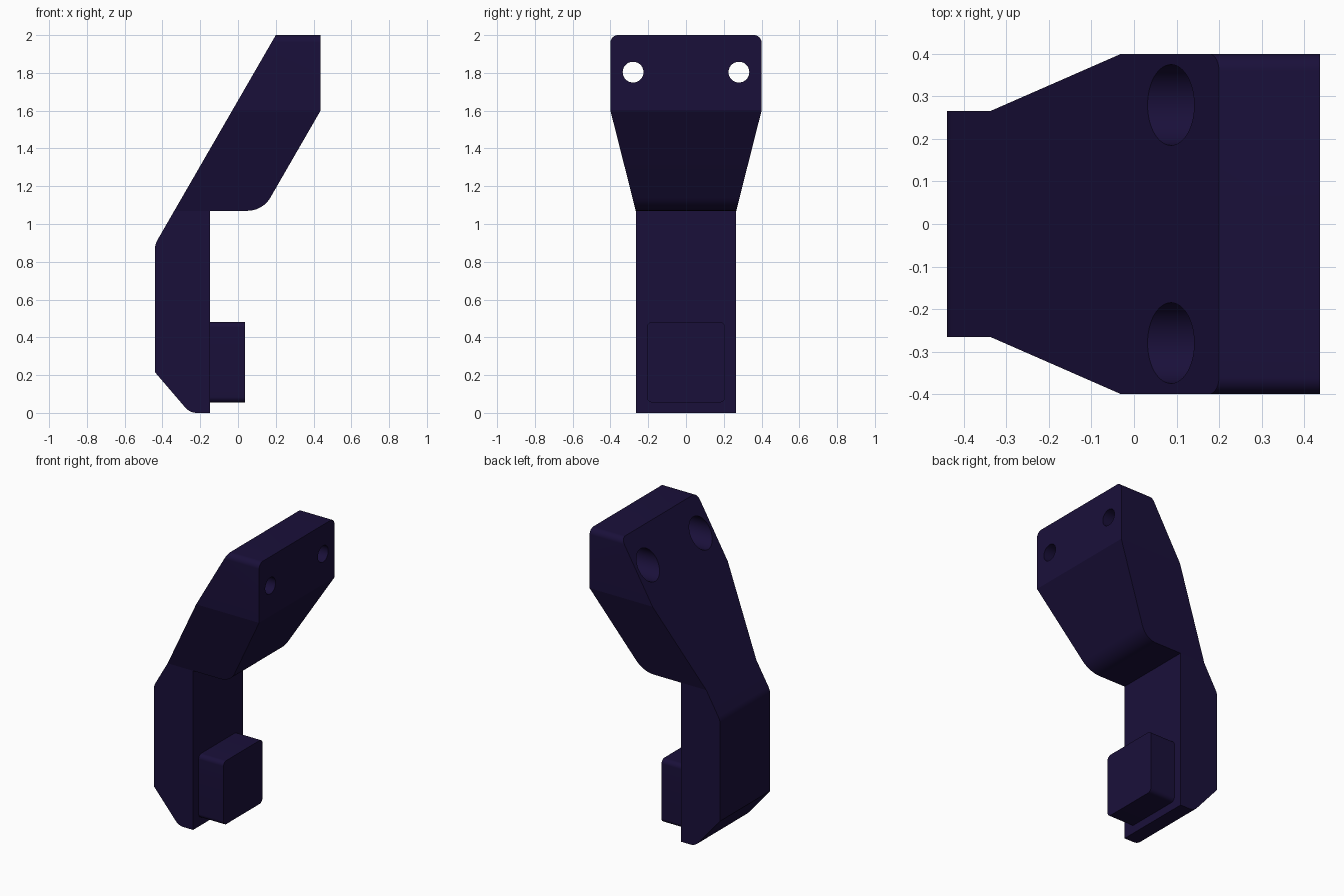
import bpy, bmesh, math
from mathutils import Vector

if "Cube" in bpy.data.objects:
    bpy.data.objects.remove(bpy.data.objects["Cube"])

navy = bpy.data.materials.new("navy")
navy.diffuse_color = (0.010, 0.005, 0.042, 1)
navy.use_nodes = True
navy.node_tree.nodes["Principled BSDF"].inputs["Base Color"].default_value = navy.diffuse_color


def rounded(points, seg=12):
    """Outline from (u, v, fillet radius) corners."""
    out, n = [], len(points)
    for i, (u, v, r) in enumerate(points):
        p = Vector((u, v))
        if r == 0:
            out.append(p)
            continue
        a = (Vector(points[i - 1][:2]) - p).normalized()
        b = (Vector(points[(i + 1) % n][:2]) - p).normalized()
        half = a.angle(b) / 2
        centre = p + (a + b).normalized() * (r / math.sin(half))
        start = p + a * (r / math.tan(half)) - centre
        end = p + b * (r / math.tan(half)) - centre
        turn = math.pi - 2 * half
        for k in range(seg + 1):
            t = k / seg
            out.append(centre + (start * math.sin((1 - t) * turn)
                                 + end * math.sin(t * turn)) / math.sin(turn))
    return out


def prism(name, outline, to_xyz, lo, hi):
    """Extrude a 2D outline between lo and hi; to_xyz maps (u, v, depth)."""
    bm = bmesh.new()
    rings = [[bm.verts.new(to_xyz(p.x, p.y, d)) for p in outline] for d in (lo, hi)]
    bm.faces.new(rings[0])
    bm.faces.new(rings[1])
    n = len(outline)
    for i in range(n):
        j = (i + 1) % n
        bm.faces.new((rings[0][i], rings[0][j], rings[1][j], rings[1][i]))
    bmesh.ops.recalc_face_normals(bm, faces=bm.faces)
    mesh = bpy.data.meshes.new(name)
    bm.to_mesh(mesh)
    bm.free()
    obj = bpy.data.objects.new(name, mesh)
    bpy.context.collection.objects.link(obj)
    return obj


def along_y(u, v, d):
    return (u, d, v)


def along_x(u, v, d):
    return (d, u, v)


def activate(obj):
    bpy.ops.object.select_all(action='DESELECT')
    obj.select_set(True)
    bpy.context.view_layer.objects.active = obj


def boolean(obj, tool, operation):
    mod = obj.modifiers.new("cut", 'BOOLEAN')
    mod.operation, mod.object, mod.solver = operation, tool, 'EXACT'
    activate(obj)
    bpy.ops.object.modifier_apply(modifier=mod.name)
    bpy.data.objects.remove(tool)


def finish(obj):
    obj.data.materials.clear()
    obj.data.materials.append(navy)
    activate(obj)
    bpy.ops.object.shade_smooth_by_angle(angle=math.radians(10))


# Bracket arm: side profile trimmed by the tapered front profile
side = rounded([(0.2, 2, 0), (0.437, 2, 0), (0.437, 1.6, 0), (0.131, 1.07, 0.14),
                (-0.148, 1.07, 0), (-0.148, 0, 0), (-0.255, 0, 0.08),
                (-0.44, 0.216, 0), (-0.44, 0.892, 0.1)])
arm = prism("bracket_arm", side, along_y, -0.5, 0.5)
half = [(0.266, -0.1, 0), (0.266, 1.07, 0), (0.4, 1.6, 0), (0.4, 2, 0.04)]
front = rounded(half + [(-y, z, r) for y, z, r in reversed(half)])
boolean(arm, prism("taper_cutter", front, along_x, -0.6, 0.6), 'INTERSECT')

# Screw holes with wide counterbores on the sloped face
for s in (-1, 1):
    for radius, lo, hi in ((0.055, -0.3, 0.6), (0.095, -0.3, 0.25)):
        circle = [Vector((s * 0.28 + radius * math.cos(k * math.tau / 48),
                          1.804 + radius * math.sin(k * math.tau / 48))) for k in range(48)]
        boolean(arm, prism("hole_cutter", circle, along_x, lo, hi), 'DIFFERENCE')
finish(arm)

# Small rounded block on the lower leg
pad = rounded([(-0.207, 0.055, 0.03), (0.207, 0.055, 0.03),
               (0.207, 0.482, 0.03), (-0.207, 0.482, 0.03)])
finish(prism("latch_block", pad, along_x, -0.155, 0.037))
